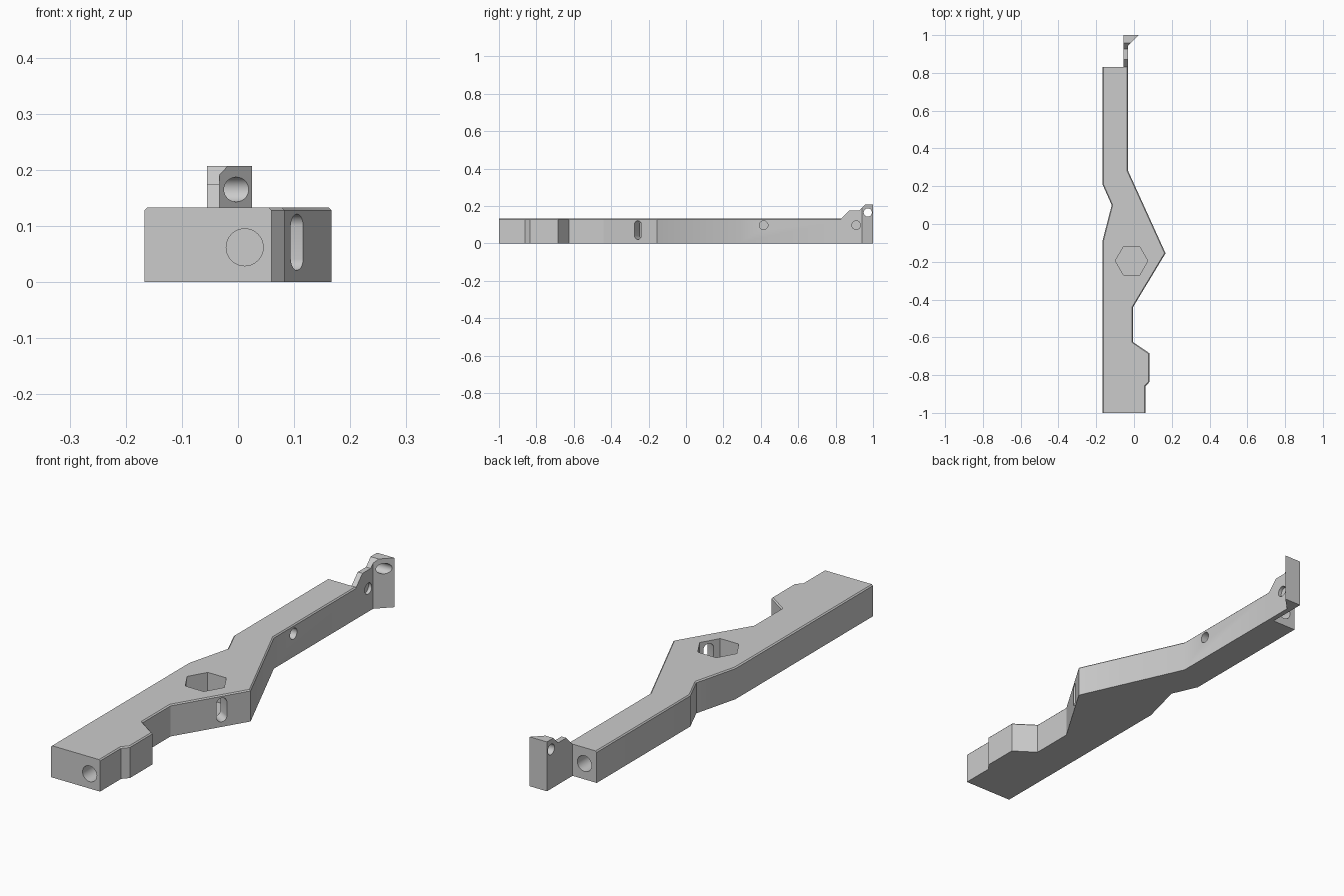
import bpy
import bmesh
import math
from mathutils import Vector, Matrix

if "Cube" in bpy.data.objects:
    bpy.data.objects.remove(bpy.data.objects["Cube"], do_unlink=True)

grey = bpy.data.materials.new("plain grey")
grey.use_nodes = True
colour = (0.6, 0.6, 0.6, 1.0)
grey.diffuse_color = colour
grey.node_tree.nodes["Principled BSDF"].inputs["Base Color"].default_value = colour


def finish(bm, name):
    """Turn a bmesh into a grey object."""
    bmesh.ops.recalc_face_normals(bm, faces=bm.faces)
    mesh = bpy.data.meshes.new(name)
    bm.to_mesh(mesh)
    bm.free()
    mesh.materials.append(grey)
    obj = bpy.data.objects.new(name, mesh)
    bpy.context.collection.objects.link(obj)
    return obj


def prism(points, offset):
    """Bmesh of a polygon extruded along an offset."""
    bm = bmesh.new()
    face = bm.faces.new([bm.verts.new(p) for p in points])
    result = bmesh.ops.extrude_face_region(bm, geom=[face], use_keep_orig=True)
    verts = [v for v in result["geom"] if isinstance(v, bmesh.types.BMVert)]
    bmesh.ops.translate(bm, verts=verts, vec=offset)
    return bm


def drill(name, start, direction, radius, depth, sides=40, slot=0.0):
    """Cutter going into the part from start; slot stretches it upright."""
    axis = Vector(direction).normalized()
    up = Vector((0, 0, 1)) if abs(axis.z) < 0.5 else Vector((0, 1, 0))
    across = axis.cross(up)
    points = []
    for i in range(sides):
        a = math.tau * (i + (0.5 if slot else 0)) / sides
        lift = math.copysign(slot / 2, math.sin(a))
        points.append(Vector(start) - axis * 0.02 + across * radius * math.cos(a)
                      + up * (radius * math.sin(a) + lift))
    return finish(prism(points, axis * (depth + 0.02)), name)


def combine(target, tool, operation="DIFFERENCE"):
    mod = target.modifiers.new("cut", "BOOLEAN")
    mod.operation = operation
    mod.solver = "EXACT"
    mod.object = tool
    bpy.context.view_layer.objects.active = target
    bpy.ops.object.modifier_apply(modifier=mod.name)
    bpy.data.objects.remove(tool, do_unlink=True)


# Main bar: plan outline extruded, long top edges chamfered
HEIGHT = 0.133
outline = [(-0.167, -1), (0.06, -1), (0.06, -0.86), (0.083, -0.835),
           (0.083, -0.685), (-0.005, -0.625), (-0.005, -0.44), (0.167, -0.155),
           (-0.033, 0.285), (-0.033, 0.83), (-0.167, 0.83), (-0.167, 0.21),
           (-0.118, 0.10), (-0.167, -0.09)]
bm = prism([(x, y, 0) for x, y in outline], (0, 0, HEIGHT))
top_edges = [e for e in bm.edges
             if all(v.co.z > HEIGHT - 0.001 for v in e.verts)
             and abs(e.verts[0].co.y - e.verts[1].co.y) > 0.001]
bmesh.ops.bevel(bm, geom=top_edges, offset=0.005, segments=1, affect="EDGES")
bar = finish(bm, "main_bar")

# Pocket, slot and blind holes in the bar
combine(bar, drill("hex_pocket", (-0.013, -0.195, HEIGHT), (0, 0, -1), 0.086, 0.113, 6))
combine(bar, drill("slot", (0.104, -0.257, 0.071), (-0.859, 0.512, 0), 0.0215, 0.12,
                   slot=0.057))
combine(bar, drill("front_hole", (0.012, -1, 0.062), (0, 1, 0), 0.033, 0.2))
combine(bar, drill("back_hole", (-0.11, 0.83, 0.066), (0, -1, 0), 0.033, 0.2))
combine(bar, drill("side_hole", (-0.033, 0.415, 0.097), (-1, 0, 0), 0.023, 0.07))

# End tab: side profile trimmed by a plan outline with a wedge hook
side = [(0.83, 0), (1, 0), (1, 0.207), (0.957, 0.207), (0.927, 0.175),
        (0.872, 0.175), (0.83, HEIGHT)]
plan = [(-0.055, 0.8), (-0.033, 0.8), (-0.033, 0.942), (0.028, 1.003), (-0.055, 1.003)]
tab = finish(prism([(-0.1, y, z) for y, z in side], (0.2, 0, 0)), "end_tab")
trim = finish(prism([(x, y, -0.1) for x, y in plan], (0, 0, 0.5)), "tab_trim")
combine(tab, trim, "INTERSECT")
combine(tab, drill("pin_hole", (0.04, 0.972, 0.165), (-1, 0, 0), 0.022, 0.15))
combine(tab, drill("tab_hole", (-0.033, 0.91, 0.097), (-1, 0, 0), 0.023, 0.015))

# Smooth hole walls, crisp edges
bpy.ops.object.select_all(action="DESELECT")
for obj in (bar, tab):
    obj.select_set(True)
bpy.context.view_layer.objects.active = bar
bpy.ops.object.shade_smooth_by_angle(angle=math.radians(25))
